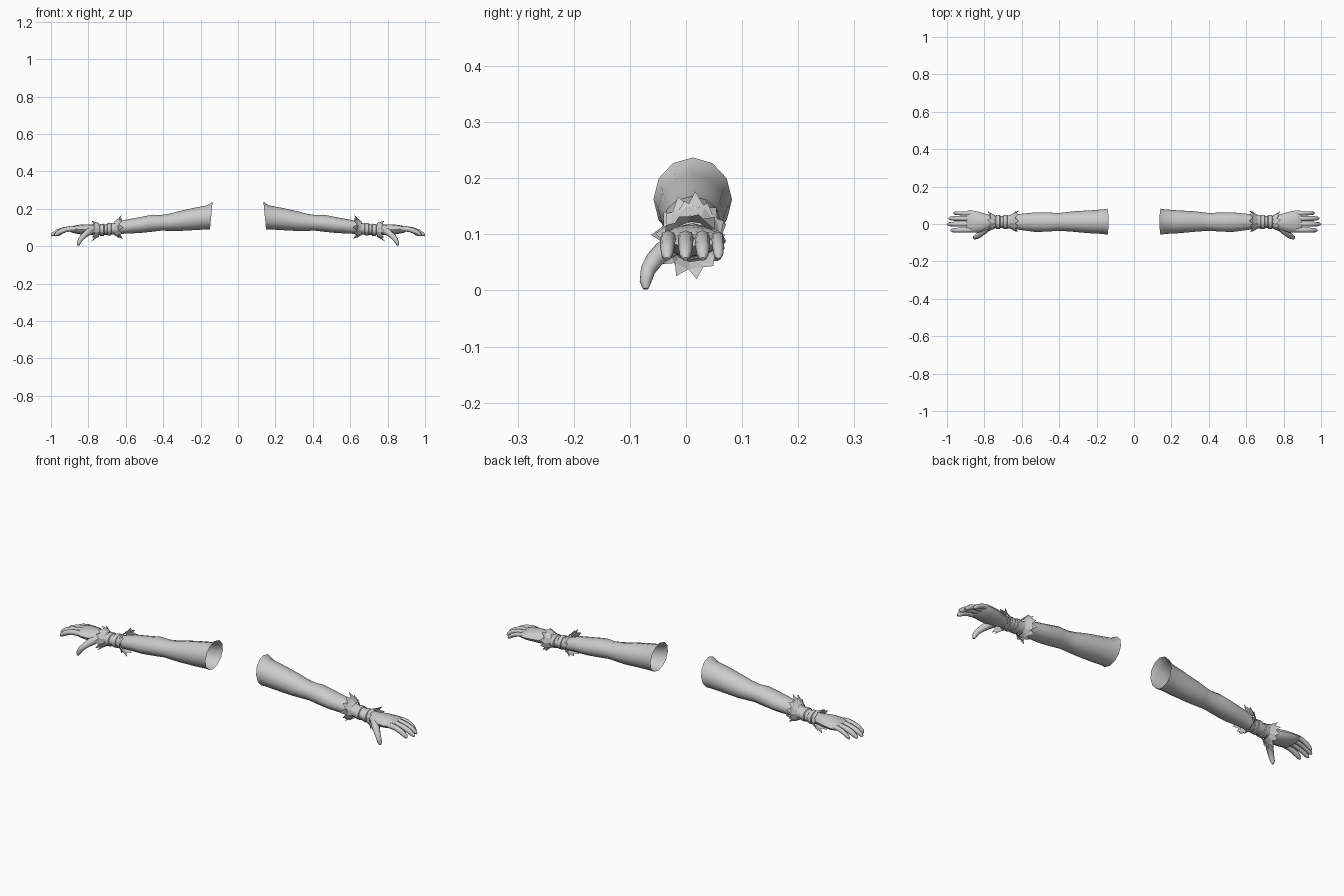
import bpy, bmesh, math, random
from mathutils import Vector

if "Cube" in bpy.data.objects:
    bpy.data.objects.remove(bpy.data.objects["Cube"])

random.seed(4)


def finish(bm, name, angle=40):
    # Make the right-hand part and mirror it to the left
    bmesh.ops.recalc_face_normals(bm, faces=bm.faces)
    me = bpy.data.meshes.new(name)
    bm.to_mesh(me)
    bm.free()
    ob = bpy.data.objects.new(name, me)
    bpy.context.collection.objects.link(ob)
    ob.modifiers.new("Mirror", 'MIRROR').use_mirror_merge = False
    bpy.ops.object.select_all(action='DESELECT')
    ob.select_set(True)
    bpy.context.view_layer.objects.active = ob
    if angle:
        bpy.ops.object.shade_smooth_by_angle(angle=math.radians(angle))
    return ob


def skin(bm, rings, close):
    n = len(rings[0])
    for a, b in zip(rings, rings[1:]):
        for i in range(n):
            j = (i + 1) % n
            bm.faces.new((a[i], a[j], b[j], b[i]))
    if close:
        bm.faces.new(rings[-1])


def sleeve(name, sections, sides, lean=0, close=False):
    # Upright oval sections: x, y min, y max, z min, z max
    bm = bmesh.new()
    rings = []
    for k, (x, y0, y1, z0, z1) in enumerate(sections):
        ring = []
        for i in range(sides):
            a = math.tau * i / sides
            dx = -lean * math.sin(a) if k == 0 else 0
            ring.append(bm.verts.new((x + dx, (y0 + y1) / 2 + (y1 - y0) / 2 * math.cos(a),
                                      (z0 + z1) / 2 + (z1 - z0) / 2 * math.sin(a))))
        rings.append(ring)
    skin(bm, rings, close)
    return finish(bm, name)


def digit(name, path, radii, sides=8):
    # Tapered tube along a bent path with a rounded tip
    bm = bmesh.new()
    pts = [Vector(p) for p in path]
    rings = []
    for k, p in enumerate(pts):
        t = (pts[min(k + 1, len(pts) - 1)] - pts[max(k - 1, 0)]).normalized()
        side = Vector((0, 0, 1)).cross(t).normalized()
        up = t.cross(side)
        rings.append([bm.verts.new(p + radii[k] * (side * math.cos(math.tau * i / sides)
                                                   + up * math.sin(math.tau * i / sides)))
                      for i in range(sides)])
    skin(bm, rings, True)
    return finish(bm, name, 60)


def ruff(name, x0, x1, y, z, r0, r1, count, drop):
    # Flared collar whose rim breaks into long and short points
    bm = bmesh.new()

    def vert(x, r, a):
        return bm.verts.new((x, y + r * math.cos(a), z + drop * (x - x0) + r * math.sin(a)))

    base, mid = [], []
    for i in range(count):
        a = math.tau * i / count
        base.append(vert(x0, r0, a))
        mid.append(vert(x0 + (x1 - x0) * 0.55, r0 + (r1 - r0) * 0.4, a))
    for i in range(count):
        j = (i + 1) % count
        bm.faces.new((base[i], base[j], mid[j], mid[i]))
        a = math.tau * (i + 0.5) / count + random.uniform(-0.08, 0.08)
        s = random.uniform(0.8, 1.0)
        tip = vert(x0 + (x1 - x0) * random.uniform(0.85, 1.05), r1 * s, a)
        bm.faces.new((mid[i], mid[j], tip))
    return finish(bm, name, 0)


# Upper arm, elbow, forearm and wrist, open at the shoulder
sleeve("arm", [
    (0.143, -0.058, 0.082, 0.088, 0.237), (0.165, -0.053, 0.078, 0.090, 0.218),
    (0.23, -0.050, 0.073, 0.086, 0.206), (0.32, -0.042, 0.068, 0.081, 0.186),
    (0.37, -0.038, 0.062, 0.082, 0.173), (0.41, -0.036, 0.058, 0.083, 0.167),
    (0.46, -0.041, 0.062, 0.077, 0.168), (0.53, -0.042, 0.062, 0.070, 0.154),
    (0.60, -0.033, 0.055, 0.067, 0.142), (0.66, -0.024, 0.046, 0.063, 0.124),
    (0.72, -0.021, 0.043, 0.060, 0.115), (0.765, -0.023, 0.045, 0.061, 0.114)], 12, lean=0.007)

# Wrist bands
for i, x in enumerate((0.675, 0.715)):
    lo, hi = (0.058, 0.124) if i == 0 else (0.055, 0.120)
    sleeve("wrist_band", [(x, -0.022, 0.044, lo + .004, hi - .004), (x + 0.003, -0.027, 0.049, lo, hi),
                          (x + 0.022, -0.027, 0.049, lo, hi - .001),
                          (x + 0.025, -0.022, 0.044, lo + .004, hi - .005)], 12)

# Jagged ruffs on the forearm and at the hand
ruff("forearm_ruff", 0.66, 0.615, 0.011, 0.095, 0.038, 0.076, 11, -0.2)
ruff("forearm_ruff_inner", 0.655, 0.63, 0.011, 0.095, 0.038, 0.068, 9, -0.2)
ruff("hand_ruff", 0.742, 0.785, 0.011, 0.087, 0.036, 0.064, 11, -0.1)

# Palm
sleeve("palm", [
    (0.755, -0.021, 0.043, 0.062, 0.113), (0.79, -0.034, 0.054, 0.060, 0.116),
    (0.825, -0.045, 0.064, 0.061, 0.117), (0.86, -0.046, 0.071, 0.066, 0.113),
    (0.89, -0.043, 0.071, 0.073, 0.106), (0.898, -0.036, 0.064, 0.079, 0.100)], 12, close=True)

# Four drooping fingers: name, root y, tip y, tip x
for name, ya, yb, tip in (("index_finger", -0.031, -0.034, 0.98), ("middle_finger", 0.0, -0.001, 0.999),
                          ("ring_finger", 0.029, 0.030, 0.99), ("little_finger", 0.056, 0.058, 0.965)):
    r = 0.011 if name == "little_finger" else 0.0135
    path, x0 = [], 0.865
    for f, z in ((0, 0.092), (0.25, 0.093), (0.5, 0.088), (0.75, 0.077), (0.93, 0.063), (1, 0.056)):
        path.append((x0 + (tip - x0) * f, ya + (yb - ya) * f, z))
    digit(name, path, [r, r * 1.05, r, r * 0.95, r * 0.75, r * 0.3])

# Thumb hanging forward and down
digit("thumb", [(0.785, -0.018, 0.083), (0.805, -0.038, 0.072), (0.825, -0.056, 0.055),
                (0.842, -0.068, 0.036), (0.852, -0.072, 0.016), (0.855, -0.072, 0.003)],
      [0.020, 0.019, 0.016, 0.0135, 0.011, 0.005])
